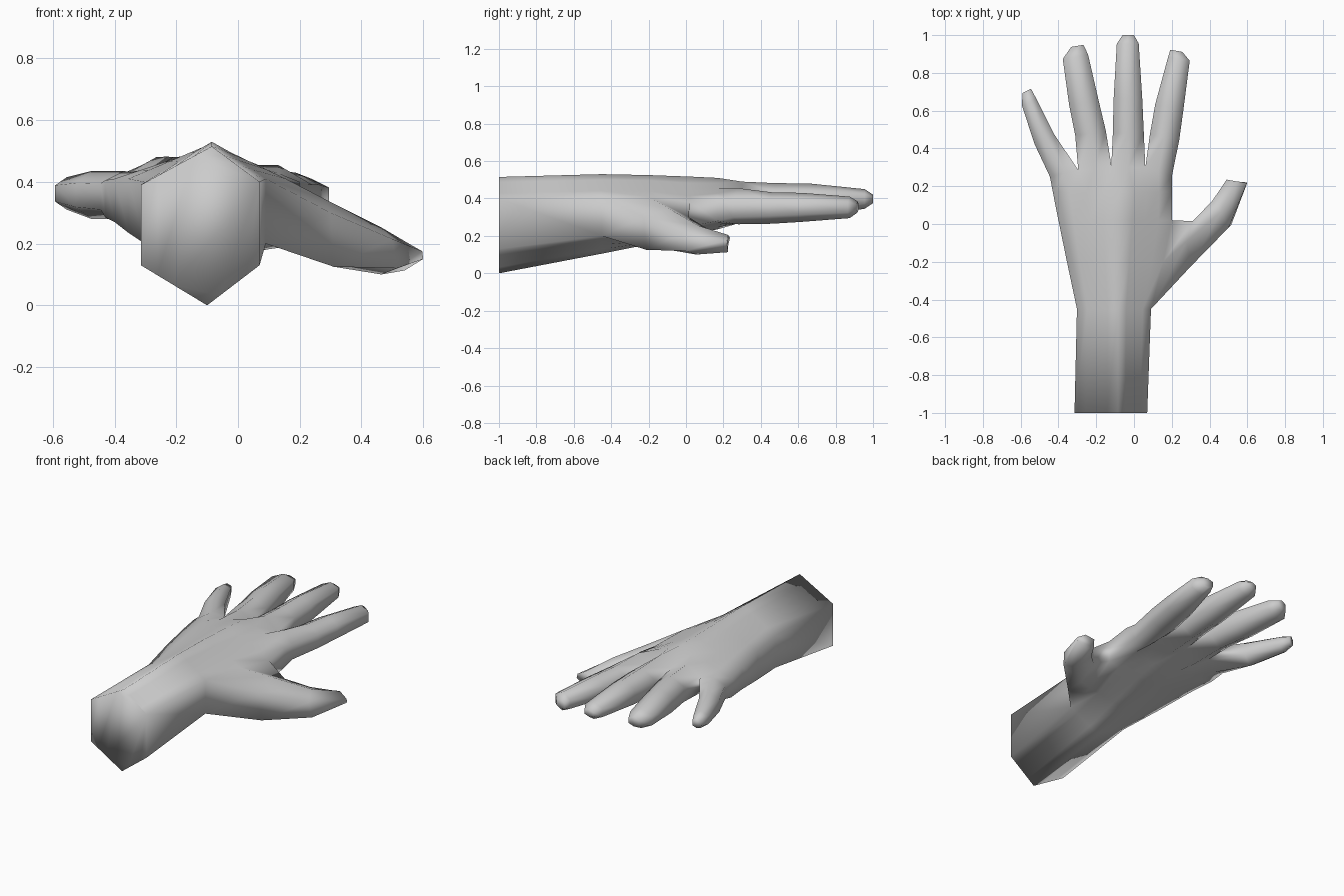
import bpy
import bmesh
from mathutils import Vector

cube = bpy.data.objects.get("Cube")
if cube:
    bpy.data.objects.remove(cube, do_unlink=True)

bm = bmesh.new()


def add_ring(points):
    return [bm.verts.new(p) for p in points]


def bridge(a, b, skip=()):
    """Join two rings of equal length with quads."""
    n = len(a)
    for i in range(n):
        if i not in skip:
            j = (i + 1) % n
            bm.faces.new((a[i], a[j], b[j], b[i]))


def section(y, left, right, top, bottom):
    """Six-sided cross-section sampled as 9 upper and 9 lower points.
    left/right = (x, upper z, lower z); top/bottom = (x, z)."""
    def span(a, b, c):
        a, b, c = Vector(a), Vector(b), Vector(c)
        return [a.lerp(b, i / 4) for i in range(4)] + [b.lerp(c, i / 4) for i in range(5)]
    upper = span((left[0], left[1]), top, (right[0], right[1]))
    lower = span((right[0], right[2]), bottom, (left[0], left[2]))
    return [(p.x, y, p.y) for p in upper + lower]


# Forearm and palm
sections = [
    (-1.00, (-0.315, 0.39, 0.13), (0.07, 0.40, 0.13), (-0.085, 0.515), (-0.10, 0.0)),
    (-0.45, (-0.302, 0.40, 0.20), (0.09, 0.41, 0.20), (-0.085, 0.53), (-0.10, 0.105)),
    (-0.20, (-0.355, 0.41, 0.235), (0.155, 0.41, 0.19), (-0.085, 0.525), (-0.08, 0.155)),
    (0.02, (-0.40, 0.41, 0.27), (0.20, 0.38, 0.25), (-0.08, 0.517), (-0.08, 0.205)),
    (0.17, (-0.43, 0.405, 0.285), (0.20, 0.40, 0.28), (-0.07, 0.51), (-0.08, 0.235)),
]
rings = [add_ring(section(*s)) for s in sections]

# Knuckle line: outer edge, finger, web, finger ... (x, y, upper z, lower z)
knuckles = [
    (-0.445, 0.25, 0.395, 0.31), (-0.37, 0.27, 0.435, 0.28),
    (-0.295, 0.285, 0.42, 0.32), (-0.21, 0.29, 0.48, 0.27),
    (-0.12, 0.31, 0.44, 0.32), (-0.03, 0.30, 0.49, 0.27),
    (0.06, 0.30, 0.42, 0.32), (0.13, 0.28, 0.455, 0.262),
    (0.20, 0.25, 0.39, 0.30),
]
rings.append(add_ring([(x, y, zt) for x, y, zt, zb in knuckles]
                      + [(x, y, zb) for x, y, zt, zb in reversed(knuckles)]))

# Side faces on the thumb side are left open where the thumb joins
for i in range(len(rings) - 1):
    bridge(rings[i], rings[i + 1], skip=(8,) if i in (1, 2) else ())
bm.faces.new(rings[0])

# Fingers: stations of (x, y, half width, upper z, lower z), little finger first
fingers = [
    [(-0.475, 0.45, 0.058, 0.435, 0.28), (-0.555, 0.645, 0.042, 0.415, 0.31),
     (-0.568, 0.705, 0.025, 0.395, 0.335)],
    [(-0.23, 0.48, 0.082, 0.482, 0.29), (-0.265, 0.64, 0.079, 0.48, 0.30),
     (-0.31, 0.885, 0.068, 0.455, 0.335), (-0.30, 0.943, 0.033, 0.425, 0.365)],
    [(-0.03, 0.48, 0.082, 0.482, 0.285), (-0.032, 0.66, 0.076, 0.48, 0.30),
     (-0.033, 0.955, 0.058, 0.45, 0.345), (-0.03, 1.0, 0.03, 0.42, 0.375)],
    [(0.162, 0.46, 0.079, 0.433, 0.265), (0.187, 0.62, 0.076, 0.43, 0.275),
     (0.238, 0.875, 0.058, 0.41, 0.295), (0.224, 0.917, 0.032, 0.385, 0.325)],
]
knuckle = rings[-1]
for f, stations in enumerate(fingers):
    k = 2 * f
    previous = [knuckle[k], knuckle[k + 1], knuckle[k + 2],
                knuckle[15 - k], knuckle[16 - k], knuckle[17 - k]]
    base = Vector(knuckles[k + 1][:2])
    axis = (Vector(stations[-2][:2]) - base).normalized()
    side = Vector((axis.y, -axis.x))
    for x, y, w, zt, zb in stations:
        mid, h = (zt + zb) / 2, (zt - zb) / 4
        hexagon = [(-1, mid + h), (0, zt), (1, mid + h),
                   (1, mid - h), (0, zb), (-1, mid - h)]
        ring = add_ring([(x + side.x * w * s, y + side.y * w * s, z) for s, z in hexagon])
        bridge(previous, ring)
        previous = ring
    bm.faces.new(previous)

# Thumb: six-sided rings grown from the opening in the palm
previous = [rings[1][8], rings[2][8], rings[3][8], rings[3][9], rings[2][9], rings[1][9]]
thumb = [
    [(0.30, -0.225, 0.30), (0.28, -0.09, 0.345), (0.31, 0.015, 0.30),
     (0.31, 0.015, 0.20), (0.31, -0.09, 0.125), (0.31, -0.21, 0.125)],
    [(0.50, -0.02, 0.215), (0.46, 0.065, 0.255), (0.413, 0.12, 0.235),
     (0.415, 0.12, 0.16), (0.465, 0.055, 0.10), (0.515, -0.005, 0.12)],
    [(0.597, 0.215, 0.175), (0.545, 0.225, 0.205), (0.49, 0.235, 0.19),
     (0.485, 0.225, 0.145), (0.54, 0.225, 0.113), (0.60, 0.22, 0.15)],
]
for points in thumb:
    ring = add_ring(points)
    bridge(previous, ring)
    previous = ring
bm.faces.new(previous)

bmesh.ops.recalc_face_normals(bm, faces=bm.faces[:])
for face in bm.faces:
    face.smooth = True

mesh = bpy.data.meshes.new("hand_and_forearm")
bm.to_mesh(mesh)
bm.free()
hand = bpy.data.objects.new("hand_and_forearm", mesh)
bpy.context.collection.objects.link(hand)

# Single plain colour
grey = bpy.data.materials.new("light_grey")
grey.use_nodes = True
grey.diffuse_color = (0.6, 0.6, 0.6, 1)
grey.node_tree.nodes["Principled BSDF"].inputs["Base Color"].default_value = (0.6, 0.6, 0.6, 1)
mesh.materials.append(grey)
